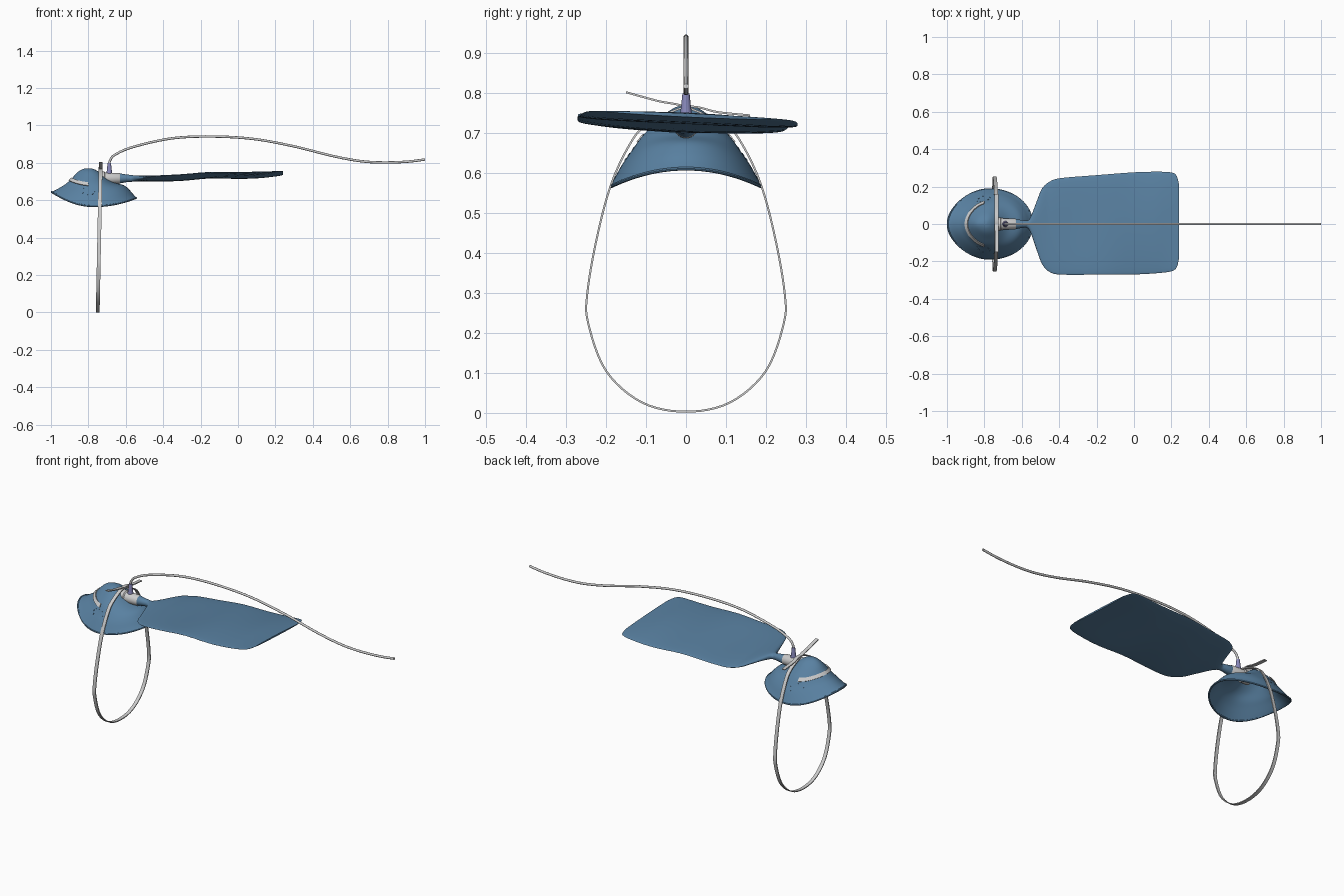
import bpy, bmesh, math
from mathutils import Vector

if "Cube" in bpy.data.objects:
    bpy.data.objects.remove(bpy.data.objects["Cube"])


def material(name, rgb):
    m = bpy.data.materials.new(name)
    m.diffuse_color = (*rgb, 1)
    m.use_nodes = True
    m.node_tree.nodes["Principled BSDF"].inputs["Base Color"].default_value = m.diffuse_color
    return m


BLUE = material("blue_plastic", (0.10, 0.22, 0.36))
PURPLE = material("port_plastic", (0.25, 0.25, 0.50))


def make(name, verts, faces, mat=None, angle=40):
    me = bpy.data.meshes.new(name)
    me.from_pydata([tuple(v) for v in verts], [], faces)
    bm = bmesh.new()
    bm.from_mesh(me)
    bmesh.ops.recalc_face_normals(bm, faces=bm.faces)
    bm.to_mesh(me)
    bm.free()
    ob = bpy.data.objects.new(name, me)
    bpy.context.collection.objects.link(ob)
    if mat:
        me.materials.append(mat)
    bpy.ops.object.select_all(action='DESELECT')
    ob.select_set(True)
    bpy.context.view_layer.objects.active = ob
    bpy.ops.object.shade_smooth_by_angle(angle=math.radians(angle))
    return ob


def spline(pts, n=8):
    """Catmull-Rom through tuples of any size."""
    p = [pts[0]] + list(pts) + [pts[-1]]
    out = []
    for i in range(1, len(p) - 2):
        for k in range(n):
            t = k / n
            out.append(tuple(0.5 * (2 * b + (c - a) * t + (2*a - 5*b + 4*c - d) * t*t
                                    + (3*b - a - 3*c + d) * t**3)
                             for a, b, c, d in zip(*p[i-1:i+3])))
    return out + [tuple(pts[-1])]


def loft(name, rings, mat=None, caps=True, angle=40):
    n = len(rings[0])
    verts = [v for r in rings for v in r]
    faces = [(i*n + j, i*n + (j+1) % n, (i+1)*n + (j+1) % n, (i+1)*n + j)
             for i in range(len(rings) - 1) for j in range(n)]
    if caps:
        faces += [tuple(range(n)), tuple(range(len(verts) - n, len(verts)))]
    return make(name, verts, faces, mat, angle)


def sweep(name, path, section, mat=None, side=Vector((0, 1, 0)), angle=40):
    """Sweep a section (offset along side, offset along normal) on a planar path."""
    P = [Vector(p) for p in path]
    rings = []
    for i, p in enumerate(P):
        t = (P[min(i+1, len(P)-1)] - P[max(i-1, 0)]).normalized()
        nrm = side.cross(t).normalized()
        rings.append([p + side * a + nrm * b for a, b in section])
    return loft(name, rings, mat, angle=angle)


def circle(r, n=16):
    return [(r * math.cos(2*math.pi*k/n), r * math.sin(2*math.pi*k/n)) for k in range(n)]


# face mask: nose x, chin x, half width, z at nose, side and chin, rim to crown
MASK = spline([(-1.0, -.54, .19, .645, .568, .612),
               (-.98, -.558, .178, .652, .59, .63),
               (-.945, -.58, .158, .672, .625, .655),
               (-.92, -.61, .137, .688, .655, .680),
               (-.89, -.665, .112, .715, .69, .695),
               (-.865, -.70, .080, .743, .722, .715),
               (-.84, -.735, .048, .762, .752, .745),
               (-.815, -.765, .022, .770, .767, .764),
               (-.792, -.788, .002, .771, .771, .771)], 4)


def mask_point(s, a):
    i = min(int(s), len(MASK) - 2)
    x0, x1, h, zn, zs, zc = [u + (v - u) * (s - i) for u, v in zip(MASK[i], MASK[i+1])]
    c, q = math.cos(a), math.sin(a)
    y = h * q * (1 - .14 * c*c if c < 0 else 1)
    return Vector(((x0+x1)/2 + (x1-x0)/2*c, y, zs + ((zc if c > 0 else zn) - zs) * c*c))


def mask_normal(s, a):
    n = (mask_point(s+.1, a) - mask_point(s-.1, a)).cross(
        mask_point(s, a+.02) - mask_point(s, a-.02)).normalized()
    return n if n.z > 0 else -n


rings = [[mask_point(i, 2*math.pi*j/64) for j in range(64)] for i in range(len(MASK))]
n_all = len(rings) * 64
mask = make("mask_shell", [v for r in rings for v in r],
            [(i*64+j, i*64+(j+1) % 64, (i+1)*64+(j+1) % 64, (i+1)*64+j)
             for i in range(len(rings)-1) for j in range(64)]
            + [tuple(range(n_all-64, n_all))], BLUE, 60)
if sum(p.normal.z for p in mask.data.polygons) < 0:
    mask.data.flip_normals()
sol = mask.modifiers.new("thickness", 'SOLIDIFY')
sol.thickness = .006
sol.offset = -1

# rolled rim round the mask edge
rim = []
for j in range(65):
    a = 2*math.pi*j/64
    p = mask_point(0, a)
    out = Vector((math.cos(a), math.sin(a), 0))
    rim.append([p + out*(u - .004) + Vector((0, 0, v)) for u, v in circle(.005, 8)])
loft("mask_rim", rim, BLUE, caps=False)

# bent metal strip over the nose
strip = []
for k in range(25):
    a = math.pi + math.radians(-78 + 156*k/24)
    ring = []
    for s, o in ((14.3, -.001), (16.3, -.001), (16.3, .005), (14.3, .005)):
        ring.append(mask_point(s, a) + mask_normal(s, a) * o)
    strip.append(ring)
loft("nose_strip", strip)

# ring of small vents on each cheek
verts, faces = [], []
for side in (1, -1):
    for k in range(8):
        w = 2*math.pi*k/8
        s, a = 11 + 2.6*math.sin(w), side * (math.radians(104) + .22*math.cos(w))
        p, nrm = mask_point(s, a), mask_normal(s, a)
        u = nrm.orthogonal().normalized()
        v = nrm.cross(u)
        b = len(verts)
        for h in (-.001, .0015):
            verts += [p + u*cx + v*cy + nrm*h for cx, cy in circle(.004, 8)]
        faces += [(b+j, b+(j+1) % 8, b+8+(j+1) % 8, b+8+j) for j in range(8)]
        faces += [tuple(range(b, b+8)), tuple(range(b+8, b+16))]
make("cheek_vents", verts, faces, BLUE)


# connector between mask and bag: (x, radius) profiles
def turned(name, prof, mat=None, z=.717):
    loft(name, [[(x, u, z + v) for u, v in circle(r, 24)] for x, r in prof], mat)


turned("connector_body", [(-.76, .036), (-.715, .036), (-.71, .031), (-.635, .029), (-.63, .026)])
turned("bag_neck", [(-.645, .025), (-.632, .027), (-.60, .021), (-.57, .018), (-.53, .012)], BLUE)
loft("tube_port", [[(-.688+u, v, z) for u, v in circle(r)] for z, r in
                   ((.735, .017), (.755, .014), (.77, .012), (.80, .009))], PURPLE)

# reservoir bag: (x, half width)
OUT = spline([(-.58, .018), (-.56, .028), (-.54, .075), (-.515, .145), (-.49, .205), (-.45, .242),
              (-.39, .258), (-.2, .266), (0, .273), (.13, .271), (.20, .264), (.228, .245),
              (.24, .20)], 4)
MID = spline([(-.58, .716), (-.45, .716), (-.3, .722), (-.15, .734), (0, .732), (.12, .736),
              (.24, .745)], 12)


def bag_mid(x):
    for a, b in zip(MID, MID[1:]):
        if x <= b[0]:
            return a[1] + (b[1]-a[1]) * (x-a[0]) / (b[0]-a[0])
    return MID[-1][1]


bag = []
for x, w in OUT:
    f = min(1, max(0, (x + .58) / .12))
    shift = f * (-.015 + .028 * (x + .45) / .69)
    edge = .35 + .65 * min(1, (.245 - x) / .12)
    ring = []
    for k in range(48):
        a = 2*math.pi*k/48
        y = w * math.cos(a)
        th = (.012 + .006*(1-f)) * edge * math.sin(a)
        wave = .004 * f * math.sin(9*x + 1) * math.cos(8*y)
        ring.append((x, y + shift, bag_mid(x) - .046*y*f + th + wave))
    bag.append(ring)
loft("reservoir_bag", bag, BLUE, angle=60)

# supply tube
tube = spline([(-.688, 0, .79), (-.683, 0, .815), (-.655, 0, .845), (-.56, 0, .885), (-.36, 0, .93),
               (-.15, 0, .941), (.08, 0, .928), (.3, 0, .888), (.5, 0, .838), (.65, 0, .810),
               (.77, 0, .802), (.9, 0, .806), (1.0, 0, .818)])
sweep("supply_tube", tube, circle(.0065, 12))

# elastic strap: loop with two crossed loose tails
half = [(.10, .72), (.145, .665), (.19, .565), (.225, .43), (.247, .30), (.245, .225),
        (.20, .105), (.11, .026)]
yz = [(.16, .745), (.08, .753), (0, .766)] + [(-y, z) for y, z in half] + [(0, .003)] \
    + half[::-1] + [(0, .766), (-.07, .781), (-.15, .803)]
path = [(-.75 + .02*z, y, z) for y, z in spline(yz, 6)]
w, t = .010, .0025
sweep("elastic_strap", path, [(-w, -t), (w, -t), (w, t), (-w, t)], side=Vector((1, 0, 0)))
